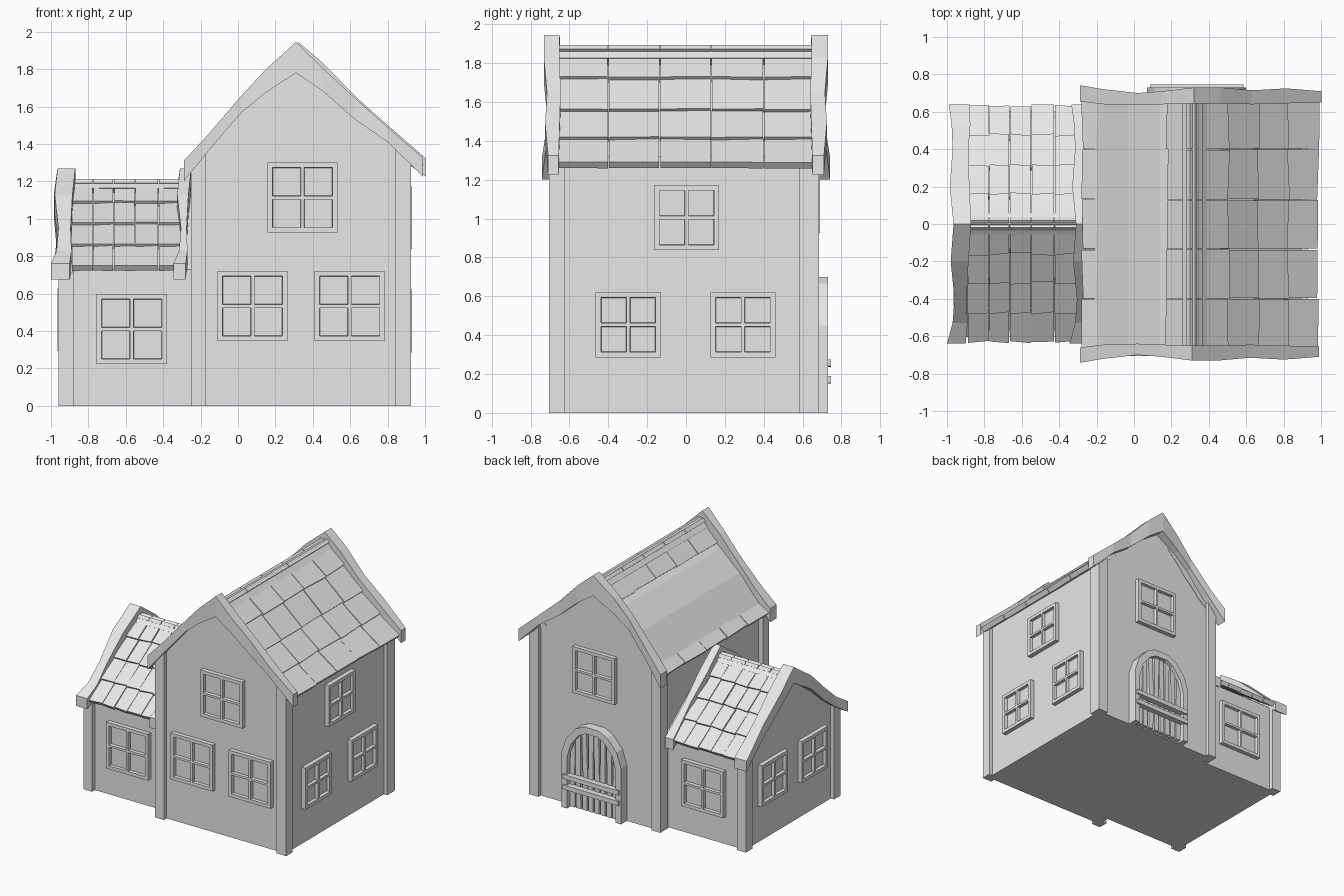
import bpy, bmesh, math, random
from mathutils import Matrix, Vector

if "Cube" in bpy.data.objects:
    bpy.data.objects.remove(bpy.data.objects["Cube"])

random.seed(4)
stone = bpy.data.materials.new("plain_grey")
stone.diffuse_color = (0.8, 0.8, 0.8, 1)
stone.use_nodes = True
stone.node_tree.nodes["Principled BSDF"].inputs["Base Color"].default_value = stone.diffuse_color


def finish(name, bm):
    bmesh.ops.recalc_face_normals(bm, faces=bm.faces)
    me = bpy.data.meshes.new(name)
    bm.to_mesh(me)
    bm.free()
    me.materials.append(stone)
    ob = bpy.data.objects.new(name, me)
    bpy.context.collection.objects.link(ob)
    return ob


def loft(bm, rings):
    """Bridge equal-sized closed rings and cap both ends."""
    vs = [[bm.verts.new(p) for p in r] for r in rings]
    n = len(vs[0])
    for a, b in zip(vs, vs[1:]):
        for i in range(n):
            j = (i + 1) % n
            bm.faces.new((a[i], a[j], b[j], b[i]))
    bm.faces.new(vs[0])
    bm.faces.new(vs[-1][::-1])


def prism_y(name, poly, y0, y1):
    bm = bmesh.new()
    loft(bm, [[(x, y, z) for x, z in poly] for y in (y0, y1)])
    return finish(name, bm)


def prism_x(name, poly, x0, x1):
    bm = bmesh.new()
    loft(bm, [[(x, y, z) for y, z in poly] for x in (x0, x1)])
    return finish(name, bm)


# main house body and its corner posts
prism_y("main_walls", [(-.21, 0), (.895, 0), (.895, 1.32), (.64, 1.55), (.31, 1.80),
                       (.14, 1.69), (-.03, 1.54), (-.21, 1.32)], -.67, .655)
for y0, y1 in ((-.705, -.625), (.585, .685)):
    prism_y("main_left_post", [(-.25, 0), (-.17, 0), (-.17, 1.36), (-.25, 1.27)], y0, y1)
    prism_y("main_right_post", [(.84, 0), (.925, 0), (.925, 1.29), (.84, 1.37)], y0, y1)

# side wing body and its corner posts
prism_x("wing_walls", [(-.57, 0), (.57, 0), (.57, .73), (.31, .93), (0, 1.16),
                       (-.31, .93), (-.57, .73)], -.93, -.2)
for s in (-1, 1):
    prism_x("wing_post", [(s * .52, 0), (s * .605, 0), (s * .605, .71), (s * .52, .78)], -.96, -.88)


def tiles(name, path, edges, place, lift=.022, thick=.04):
    """Overlapping tiles: path = (across, z) from ridge to eave, edges = split positions."""
    bm = bmesh.new()
    for (a0, z0), (a1, z1) in zip(path, path[1:]):
        d = Vector((a1 - a0, z1 - z0)).normalized()
        n = Vector((-d.y, d.x))
        if n.y < 0:
            n = -n
        for e0, e1 in zip(edges, edges[1:]):
            j = [random.uniform(-.007, .007) for _ in range(4)]
            rings = []
            for e, k in ((e0 + .002 + j[0] * .3, j[2]), (e1 - .002 + j[1] * .3, j[3])):
                top = Vector((a0, z0)) - n * lift * .8
                low = Vector((a1, z1)) + d * (.008 + k) + n * k * .5
                prof = [top, low, low - n * thick, top - n * (thick * .8)]
                rings.append([place(p.x, e, p.y) for p in prof])
            loft(bm, rings)
    return finish(name, bm)


# main roof tiles
cols = [-.665, -.40, -.135, .13, .40, .66]
on_main = lambda a, e, z: (a, e, z)
tiles("main_roof_right", [(.31, 1.905), (.50, 1.735), (.66, 1.57), (.82, 1.425), (.98, 1.295)], cols, on_main)
tiles("main_roof_left", [(.33, 1.905), (.18, 1.735), (.04, 1.575), (-.11, 1.42), (-.27, 1.28)], cols, on_main)
prism_y("main_ridge_cap", [(.26, 1.825), (.325, 1.892), (.39, 1.825), (.32, 1.79)], -.66, .66)
# wing roof tiles
cols = [-.89, -.775, -.665, -.55, -.425, -.30]
on_wing = lambda a, e, z: (e, a, z)
for s in (-1, 1):
    tiles("wing_roof", [(s * a, z) for a, z in
                        ((-.01, 1.225), (.155, 1.10), (.31, .985), (.47, .87), (.625, .755))],
          cols, on_wing, .018, .035)
prism_x("wing_ridge_cap", [(-.06, 1.165), (0, 1.21), (.06, 1.165), (0, 1.12)], -.89, -.25)


# bent gable boards: rows of (across, top z, bottom z, inner, outer)
def gable_board(name, rows, place):
    bm = bmesh.new()
    loft(bm, [[place(a, i, t), place(a, o, t), place(a, o, b), place(a, i, b)]
              for a, t, b, i, o in rows])
    return finish(name, bm)


front = [(-.29, 1.31, 1.20, .66, .742), (-.16, 1.45, 1.36, .645, .72), (.02, 1.66, 1.57, .64, .70),
         (.15, 1.80, 1.675, .645, .71), (.31, 1.945, 1.78, .65, .73), (.45, 1.81, 1.685, .65, .73),
         (.62, 1.65, 1.535, .645, .715), (.80, 1.49, 1.41, .65, .725), (.99, 1.325, 1.225, .655, .71)]
gable_board("main_front_gable_board", [(a, t, b, -i, -o) for a, t, b, i, o in front], on_main)
gable_board("main_back_gable_board",
            [(a + (.012 if a > .3 else 0), t + (.015 if .4 < a < .6 else 0), b, i - .005, o)
             for a, t, b, i, o in front], on_main)
wing = [(-.64, .76, .675, -.90, -1.0), (-.53, .83, .745, -.89, -.97), (-.40, .95, .845, -.895, -.96),
        (-.20, 1.13, 1.02, -.885, -.98), (0, 1.27, 1.14, -.87, -.965), (.20, 1.13, 1.02, -.88, -.985),
        (.40, .95, .845, -.885, -.97), (.53, .83, .745, -.875, -.975), (.64, .76, .675, -.88, -.99)]
gable_board("wing_outer_gable_board", wing, on_wing)
gable_board("wing_inner_gable_board",
            [(a, t, b, i + .62, o + .655) for a, t, b, i, o in wing], on_wing)


# windows: frame with four recessed panes, local -y faces outward
def window(name, centre, angle, w, h, depth=.04):
    def ticks(s):
        return [-s / 2, -s / 2 + .027, -.009, .009, s / 2 - .027, s / 2]
    bm = bmesh.new()
    g = [[bm.verts.new((x, -depth, z)) for x in ticks(w)] for z in ticks(h)]
    panes = []
    for r in range(5):
        for c in range(5):
            f = bm.faces.new((g[r][c], g[r][c + 1], g[r + 1][c + 1], g[r + 1][c]))
            if r in (1, 3) and c in (1, 3):
                panes.append(f)
    rim = [e for e in bm.edges if e.is_boundary]
    ext = bmesh.ops.extrude_edge_only(bm, edges=rim)["geom"]
    for v in ext:
        if isinstance(v, bmesh.types.BMVert):
            v.co.y = .01
    bm.normal_update()
    bmesh.ops.inset_individual(bm, faces=panes, thickness=.003, depth=-.025)
    bm.transform(Matrix.Translation(centre) @ Matrix.Rotation(angle, 4, 'Z'))
    return finish(name, bm)


S = .375
window("front_upper_window", (.345, -.665, 1.113), 0, S, S)
window("front_lower_left_window", (.078, -.665, .533), 0, S, S)
window("front_lower_right_window", (.597, -.665, .533), 0, S, S)
window("back_upper_window", (.345, .65, 1.113), math.pi, S, S)
for y, a in ((-.565, 0), (.565, math.pi)):
    window("wing_window", (-.568, y, .41), a, S, S)
for y, z in ((.003, 1.005), (-.297, .453), (.293, .453)):
    window("right_window", (.89, y, z), math.pi / 2, .335, .335)
for y in (-.27, .24):
    window("left_window", (-.925, y, .46), -math.pi / 2, .335, .335)

# arched back door: frame, planks and cross battens
half = [(.265, 0), (.265, .45), (.225, .57), (.14, .665), (.065, .70)]
cx, k = .335, .82


def arch(sx, sz):
    right = [(cx + x * sx, z * sz) for x, z in half]
    return right + [(2 * cx - x, z) for x, z in right[::-1]]


bm = bmesh.new()
outer, inner = arch(1, 1), arch(k, .925)
rings = [[(o[0], .64, o[1]), (o[0], .73, o[1]), (i[0], .73, i[1]), (i[0], .64, i[1])]
         for o, i in zip(outer, inner)]
loft(bm, rings)
finish("door_frame", bm)
prism_y("door_panel", arch(k, .93), .64, .665)

limit = [(x * k, z * .935) for x, z in half]


def arch_height(dx):
    dx = abs(dx)
    if dx <= limit[-1][0]:
        return limit[-1][1]
    for (x0, z0), (x1, z1) in zip(limit[1:], limit[2:]):
        if x1 <= dx <= x0:
            return z0 + (z1 - z0) * (x0 - dx) / (x0 - x1)
    return limit[1][1]


count = 8
step = 2 * limit[0][0] / count
for i in range(count):
    a = -limit[0][0] + i * step + .006
    b = a + step - .012
    j, m = random.uniform(-.006, .006), random.uniform(-.006, .006)
    prism_y("door_plank", [(cx + a, .01), (cx + b, .01), (cx + b + j, .3), (cx + b + m, arch_height(b)),
                           (cx + a + m, arch_height(a)), (cx + a + j, .3)], .655, .70)
for z in (.15, .235):
    prism_y("door_batten", [(.085, z), (.585, z + .005), (.585, z + .04), (.085, z + .037)], .69, .745)
